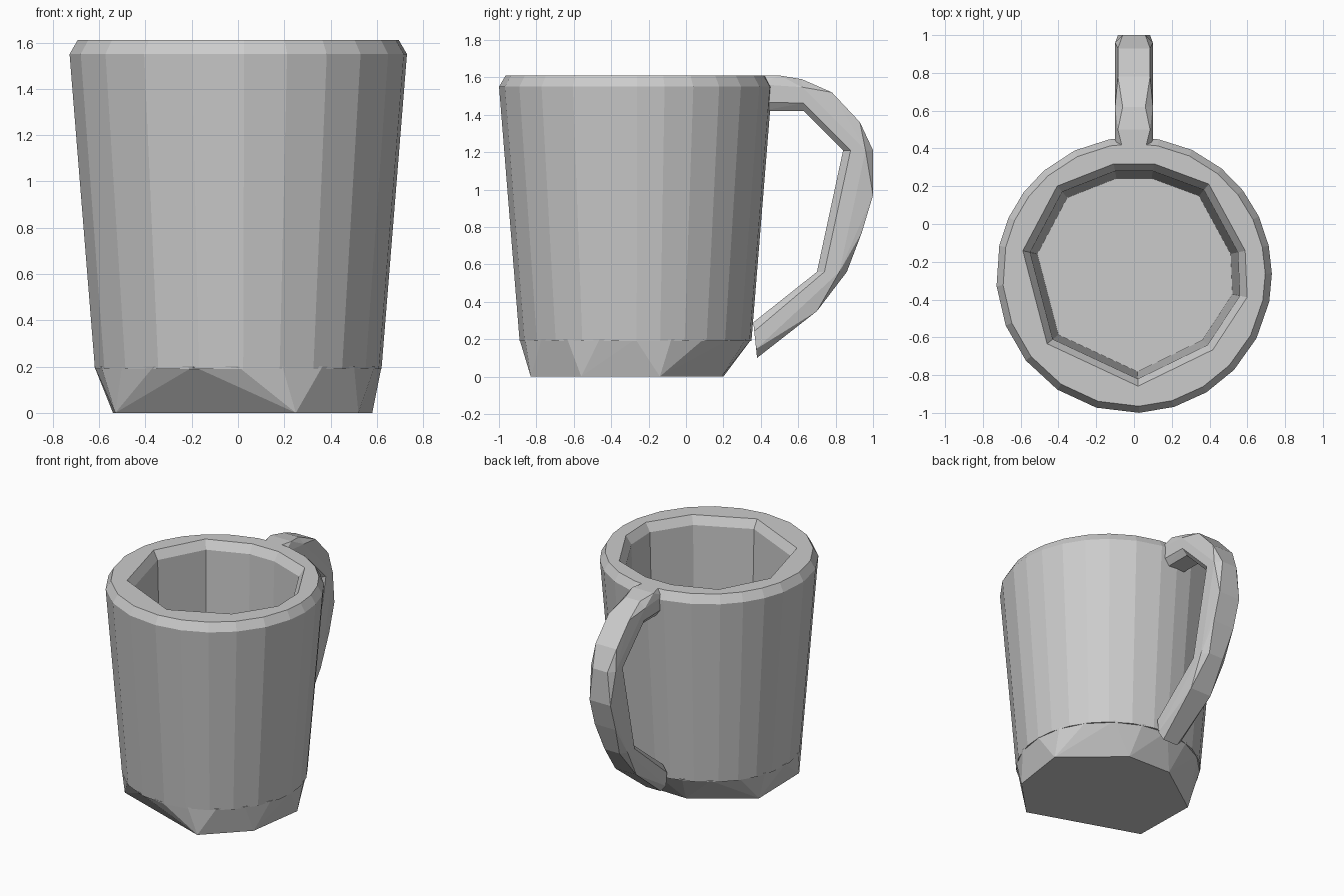
import bpy, bmesh
from math import atan2, cos, sin, pi, ceil, radians

if "Cube" in bpy.data.objects:
    bpy.data.objects.remove(bpy.data.objects["Cube"])

CY = -0.27  # centre of the cup in y


def hull(name, points):
    """Flat-faced convex block around a set of points."""
    bm = bmesh.new()
    for p in points:
        bm.verts.new(p)
    res = bmesh.ops.convex_hull(bm, input=bm.verts[:])
    loose = [v for v in bm.verts if not v.link_faces]
    bmesh.ops.delete(bm, geom=loose, context='VERTS')
    bmesh.ops.recalc_face_normals(bm, faces=bm.faces[:])
    me = bpy.data.meshes.new(name)
    bm.to_mesh(me)
    bm.free()
    ob = bpy.data.objects.new(name, me)
    bpy.context.collection.objects.link(ob)
    return ob


def polar(a, r, z):
    return (r * cos(a), CY + r * sin(a), z)


# Base slab: irregular foot widening to a rounder upper ring
foot = [(0.25, -0.83), (0.52, -0.56), (0.58, -0.14), (0.2, 0.19),
        (-0.14, 0.2), (-0.54, -0.08), (-0.53, -0.56)]
base = [(x, y, 0) for x, y in foot]
base += [polar(2 * pi * i / 20, 0.62, 0.2) for i in range(20)]
hull("base", base)

# Cup wall: one convex block between each pair of inner corners
inner = [(0.10, 0.28), (-0.10, 0.28), (-0.38, 0.17), (-0.55, -0.15),
         (-0.43, -0.61), (0.02, -0.82), (0.39, -0.64), (0.56, -0.38),
         (0.55, -0.15), (0.37, 0.18)]
for i, p in enumerate(inner):
    q = inner[(i + 1) % len(inner)]
    pts = []
    for x, y in (p, q):
        for s, z in ((0.93, 0.19), (1.0, 1.55), (1.07, 1.61)):
            pts.append((x * s, CY + (y - CY) * s, z))
    a0 = atan2(p[1] - CY, p[0])
    da = (atan2(q[1] - CY, q[0]) - a0) % (2 * pi)
    n = max(1, ceil(da / radians(18)))
    for k in range(n + 1):
        a = a0 + da * k / n
        pts += [polar(a, 0.62, 0.19), polar(a, 0.73, 1.55), polar(a, 0.695, 1.61)]
    hull(f"cup_wall_{i + 1}", pts)


# Handle: four chunky blocks, chamfered along their edges
def section(outer, inn):
    pts = []
    for t, w in ((0, 0.06), (0.25, 0.1), (0.75, 0.1), (1, 0.065)):
        y = outer[0] + (inn[0] - outer[0]) * t
        z = outer[1] + (inn[1] - outer[1]) * t
        pts += [(-w, y, z), (w, y, z)]
    return pts


# cut planes (outer point, inner point), and outer bulges between them
cuts = [((0.40, 1.61), (0.40, 1.42)), ((0.62, 1.59), (0.63, 1.42)),
        ((1.0, 1.21), (0.84, 1.21)), ((0.86, 0.56), (0.70, 0.56)),
        ((0.38, 0.10), (0.36, 0.29))]
bulges = [[(0.5, 1.61)], [(0.78, 1.52), (0.93, 1.36)],
          [(1.0, 0.97), (0.94, 0.77)], [(0.70, 0.35)]]
for i, bulge in enumerate(bulges):
    pts = section(*cuts[i]) + section(*cuts[i + 1])
    for y, z in bulge:
        pts += [(-0.085, y, z), (0.085, y, z)]
    hull(f"handle_{i + 1}", pts)
